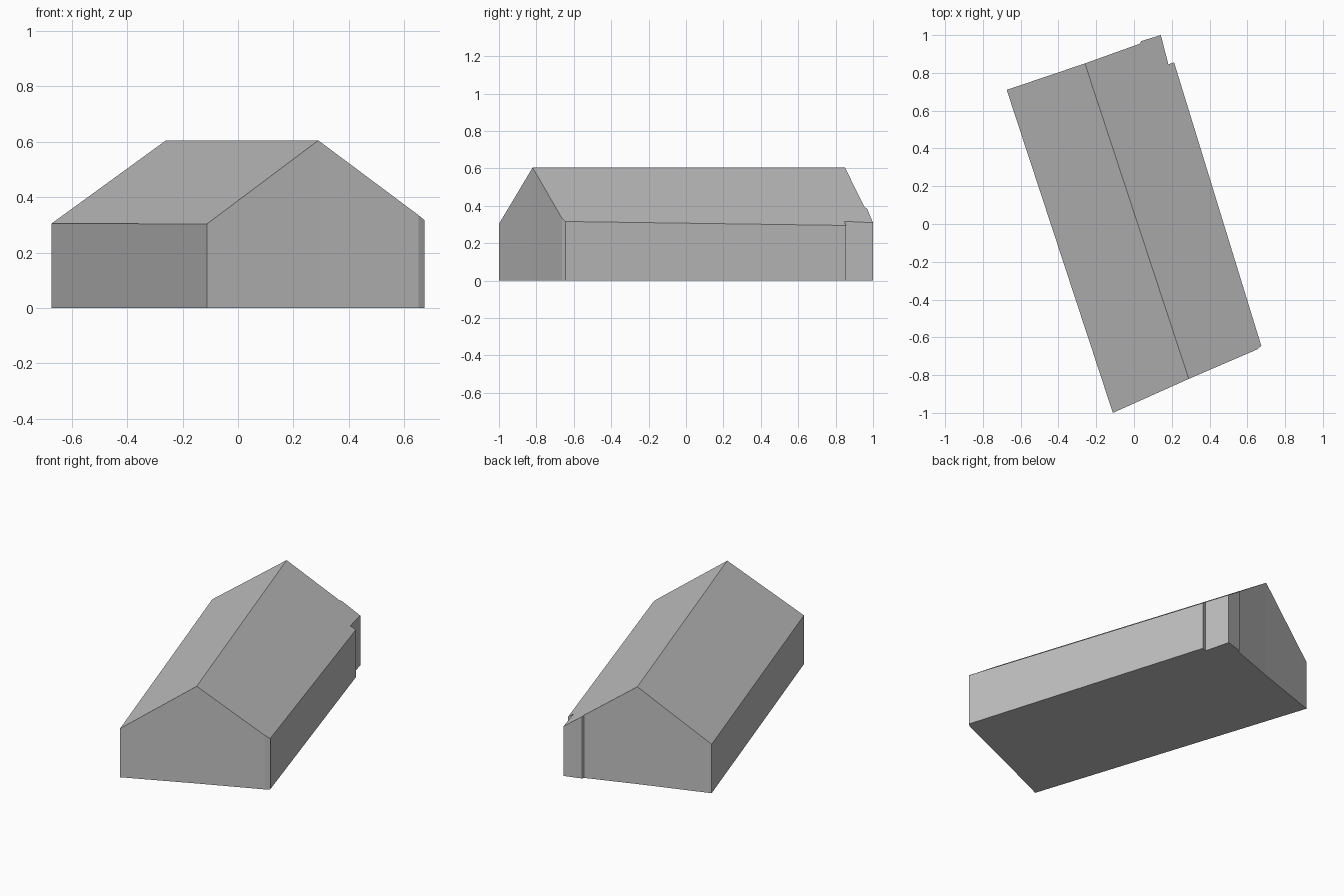
import bpy
import bmesh
from mathutils import Vector

cube = bpy.data.objects.get("Cube")
if cube:
    bpy.data.objects.remove(cube, do_unlink=True)

# Plain grey for the whole massing
grey = bpy.data.materials.new("plain grey")
grey.use_nodes = True
colour = (0.53, 0.53, 0.53, 1)
grey.diffuse_color = colour
grey.node_tree.nodes["Principled BSDF"].inputs["Base Color"].default_value = colour

RIDGE_HEIGHT = 0.605
PITCH = 0.688
ridge_front = Vector((0.29, -0.82))
ridge_back = Vector((-0.26, 0.85))
along = (ridge_back - ridge_front).normalized()
across = Vector((along.y, -along.x))

# Eave outlines on either side of the ridge, with the notched rear corner
notched_side = [(0.652, -0.664), (0.674, -0.645), (0.212, 0.856), (0.182, 0.845),
                (0.142, 1.0), (0.037, 0.968), (0.032, 0.955)]
straight_side = [(-0.674, 0.71), (-0.112, -1.0)]
outline = ([ridge_front] + [Vector(p) for p in notched_side]
           + [ridge_back] + [Vector(p) for p in straight_side])


def roof_height(p):
    return RIDGE_HEIGHT - PITCH * abs((p - ridge_front).dot(across))


# Gabled building: floor, walls and two roof slopes
bm = bmesh.new()
base = [bm.verts.new((p.x, p.y, 0)) for p in outline]
eaves = [bm.verts.new((p.x, p.y, roof_height(p))) for p in outline]
count = len(outline)
back = len(notched_side) + 1
bm.faces.new(base[::-1])
for i in range(count):
    j = (i + 1) % count
    bm.faces.new((base[i], base[j], eaves[j], eaves[i]))
bm.faces.new(eaves[:back + 1])
bm.faces.new(eaves[back:] + eaves[:1])
bmesh.ops.recalc_face_normals(bm, faces=bm.faces)

mesh = bpy.data.meshes.new("gabled_building")
bm.to_mesh(mesh)
bm.free()
mesh.materials.append(grey)
building = bpy.data.objects.new("gabled_building", mesh)
bpy.context.collection.objects.link(building)
